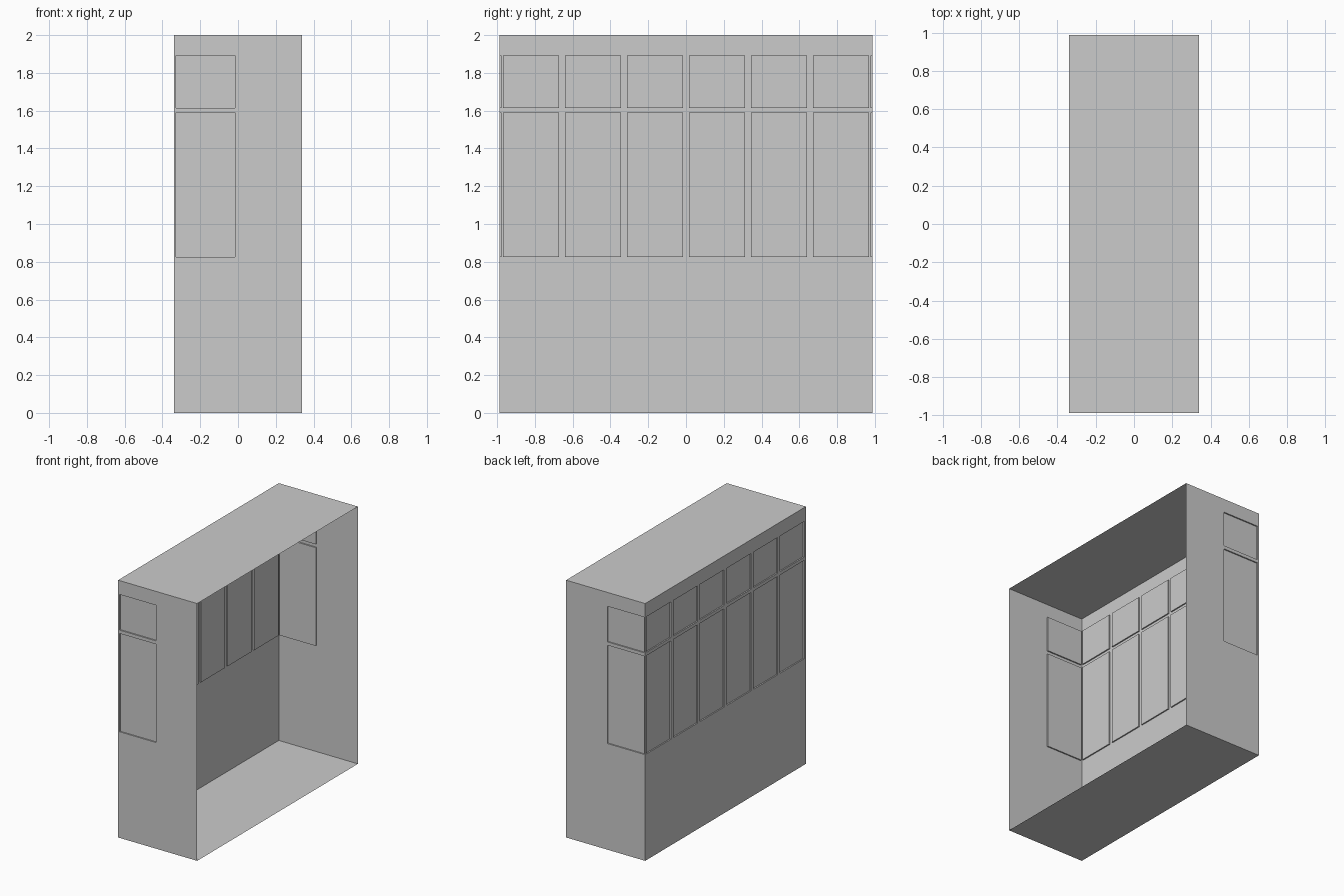
import bpy
import bmesh
from mathutils import Vector

if "Cube" in bpy.data.objects:
    bpy.data.objects.remove(bpy.data.objects["Cube"])

HX, HY, H = 0.34, 0.987, 2.0      # half width, half length, height
DEPTH = 0.01                      # how far the windows are set in
ROWS = [(0.825, 1.589), (1.615, 1.892)]
END_BAY = (-0.328, -0.015)        # window span on both end walls
BAYS = [(-0.984 + 0.328 * i + 0.016, -0.984 + 0.328 * (i + 1) - 0.016) for i in range(6)]


def cut(bm, axis, value):
    """Slice the whole shell with a plane across the given axis."""
    co, no = Vector(), Vector()
    co[axis], no[axis] = value, 1
    bmesh.ops.bisect_plane(bm, geom=bm.verts[:] + bm.edges[:] + bm.faces[:],
                           plane_co=co, plane_no=no)


def within(value, spans):
    return any(a < value < b for a, b in spans)


def is_window(face):
    c, n = face.calc_center_median(), face.normal
    if not within(c.z, ROWS):
        return False
    if n.x < -0.9:
        return within(c.y, BAYS)
    return abs(n.y) > 0.9 and within(c.x, [END_BAY])


# Shell: thin box, open on the +x side
bm = bmesh.new()
bmesh.ops.create_cube(bm, size=1)
for v in bm.verts:
    v.co = Vector((v.co.x * 2 * HX, v.co.y * 2 * HY, (v.co.z + 0.5) * H))
bm.normal_update()
bmesh.ops.delete(bm, geom=[f for f in bm.faces if f.normal.x > 0.9], context='FACES')

# Window lines
for axis, spans in ((0, [END_BAY]), (1, BAYS), (2, ROWS)):
    for span in spans:
        for value in span:
            cut(bm, axis, value)
bm.normal_update()

# Windows pushed inwards
windows = [f for f in bm.faces if is_window(f)]
panes = bmesh.ops.extrude_discrete_faces(bm, faces=windows)["faces"]
bm.normal_update()
for f in panes:
    bmesh.ops.translate(bm, verts=f.verts[:], vec=-f.normal * DEPTH)
bm.normal_update()

mesh = bpy.data.meshes.new("carriage_shell")
bm.to_mesh(mesh)
bm.free()
shell = bpy.data.objects.new("carriage_shell", mesh)
bpy.context.collection.objects.link(shell)
